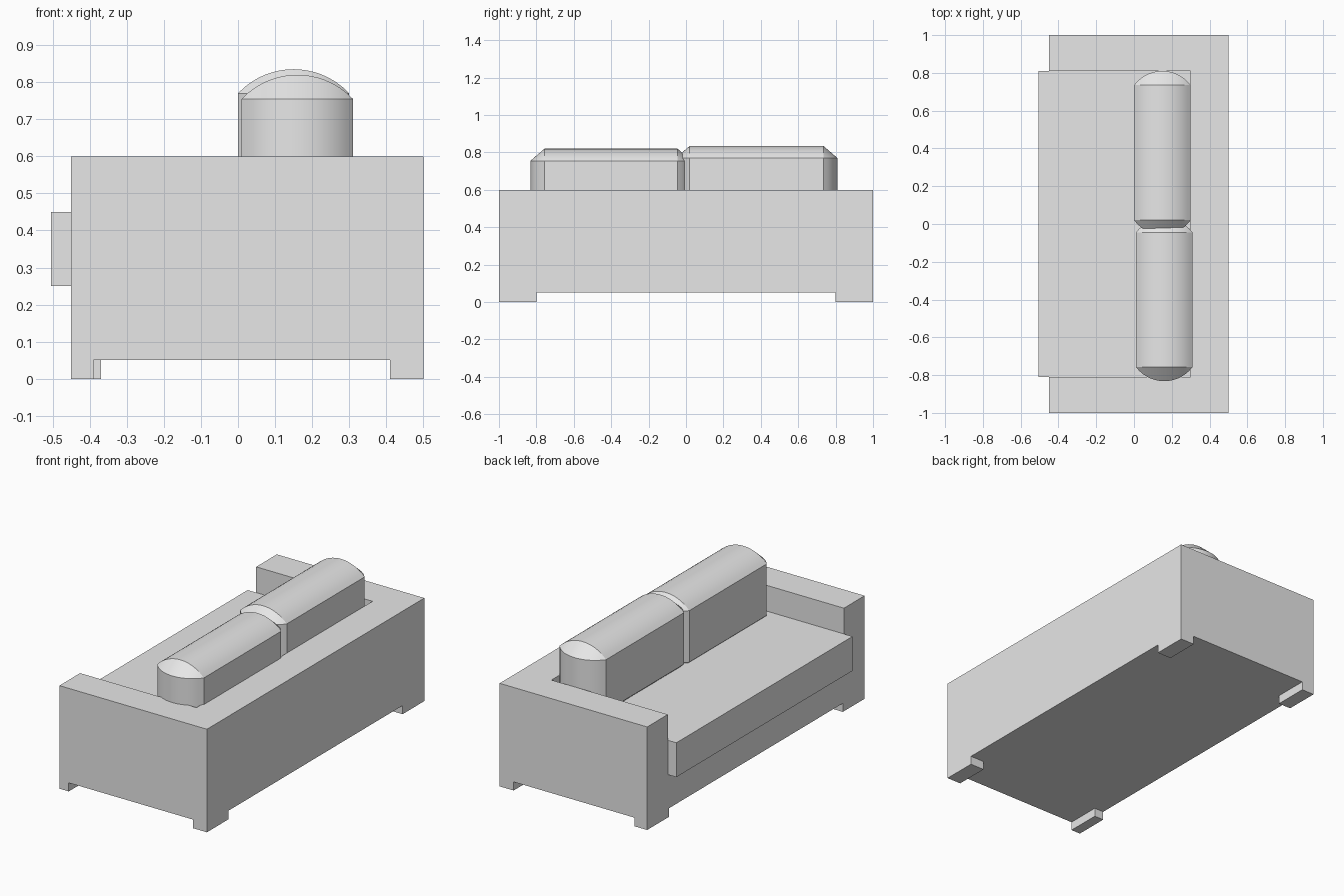
import bpy, bmesh, math

if "Cube" in bpy.data.objects:
    bpy.data.objects.remove(bpy.data.objects["Cube"])

fabric = bpy.data.materials.new("grey_fabric")
fabric.diffuse_color = (0.8, 0.8, 0.8, 1)
fabric.use_nodes = True
fabric.node_tree.nodes["Principled BSDF"].inputs["Base Color"].default_value = fabric.diffuse_color


def add_object(name, bm):
    bmesh.ops.recalc_face_normals(bm, faces=bm.faces)
    mesh = bpy.data.meshes.new(name)
    bm.to_mesh(mesh)
    bm.free()
    mesh.materials.append(fabric)
    ob = bpy.data.objects.new(name, mesh)
    bpy.context.collection.objects.link(ob)
    return ob


def box(name, x, y, z):
    bm = bmesh.new()
    bmesh.ops.create_cube(bm, size=1)
    for v in bm.verts:
        for i, (lo, hi) in enumerate((x, y, z)):
            v.co[i] = lo if v.co[i] < 0 else hi
    return add_object(name, bm)


def cut(ob, x, y, z):
    cutter = box("cutter", x, y, z)
    mod = ob.modifiers.new("cut", "BOOLEAN")
    mod.operation = "DIFFERENCE"
    mod.solver = "EXACT"
    mod.object = cutter
    bpy.context.view_layer.objects.active = ob
    bpy.ops.object.modifier_apply(modifier=mod.name)
    bpy.data.objects.remove(cutter)


def back_cushion(name, x0, x1, y0, y1, z0, z1, end=0.075, crown=0.065, n=16):
    """Upright cushion bulging at both ends, top and bottom."""
    bm = bmesh.new()
    half = (x1 - x0) / 2

    def arc(u, rise):
        r = (half * half + rise * rise) / (2 * rise)
        return math.sqrt(r * r - (u * half) ** 2) - (r - rise)

    rings = []
    for i in range(n + 1):
        u = -1 + 2 * i / n
        x = (x0 + x1) / 2 + u * half
        e, c = max(arc(u, end), 0), max(arc(u, crown), 0)
        pts = [(y0 - e, z0), (y0 - e, z1), (y0, z1 + c), (y1, z1 + c),
               (y1 + e, z1), (y1 + e, z0), (y1, z0 - c), (y0, z0 - c)]
        rings.append([bm.verts.new((x, y, z)) for y, z in pts])
    for a, b in zip(rings, rings[1:]):
        for k in range(8):
            m = (k + 1) % 8
            bm.faces.new((a[k], a[m], b[m], b[k]))
    bm.faces.new(rings[0])
    bm.faces.new(rings[-1])
    bmesh.ops.remove_doubles(bm, verts=bm.verts, dist=1e-4)
    ob = add_object(name, bm)
    bpy.ops.object.select_all(action="DESELECT")
    ob.select_set(True)
    bpy.context.view_layer.objects.active = ob
    bpy.ops.object.shade_smooth_by_angle(angle=math.radians(25))


# Frame: block with a seat well, then the underside cut away to leave four feet
frame = box("sofa_frame", (-0.45, 0.5), (-1, 1), (0, 0.6))
cut(frame, (-0.6, 0.3), (-0.81, 0.81), (0.25, 0.8))
cut(frame, (-0.37, 0.41), (-1.1, 1.1), (-0.1, 0.05))
cut(frame, (-0.39, 0.0), (-1.1, 0.1), (-0.1, 0.05))
cut(frame, (-0.6, 0.6), (-0.8, 0.8), (-0.1, 0.05))

# Seat cushion, overhanging the front
box("seat_cushion", (-0.505, 0.3), (-0.81, 0.81), (0.25, 0.45))

# Back cushions
back_cushion("back_cushion_left", 0.01, 0.31, -0.757, -0.045, 0.455, 0.755)
back_cushion("back_cushion_right", 0.0, 0.3, 0.02, 0.735, 0.47, 0.77)
